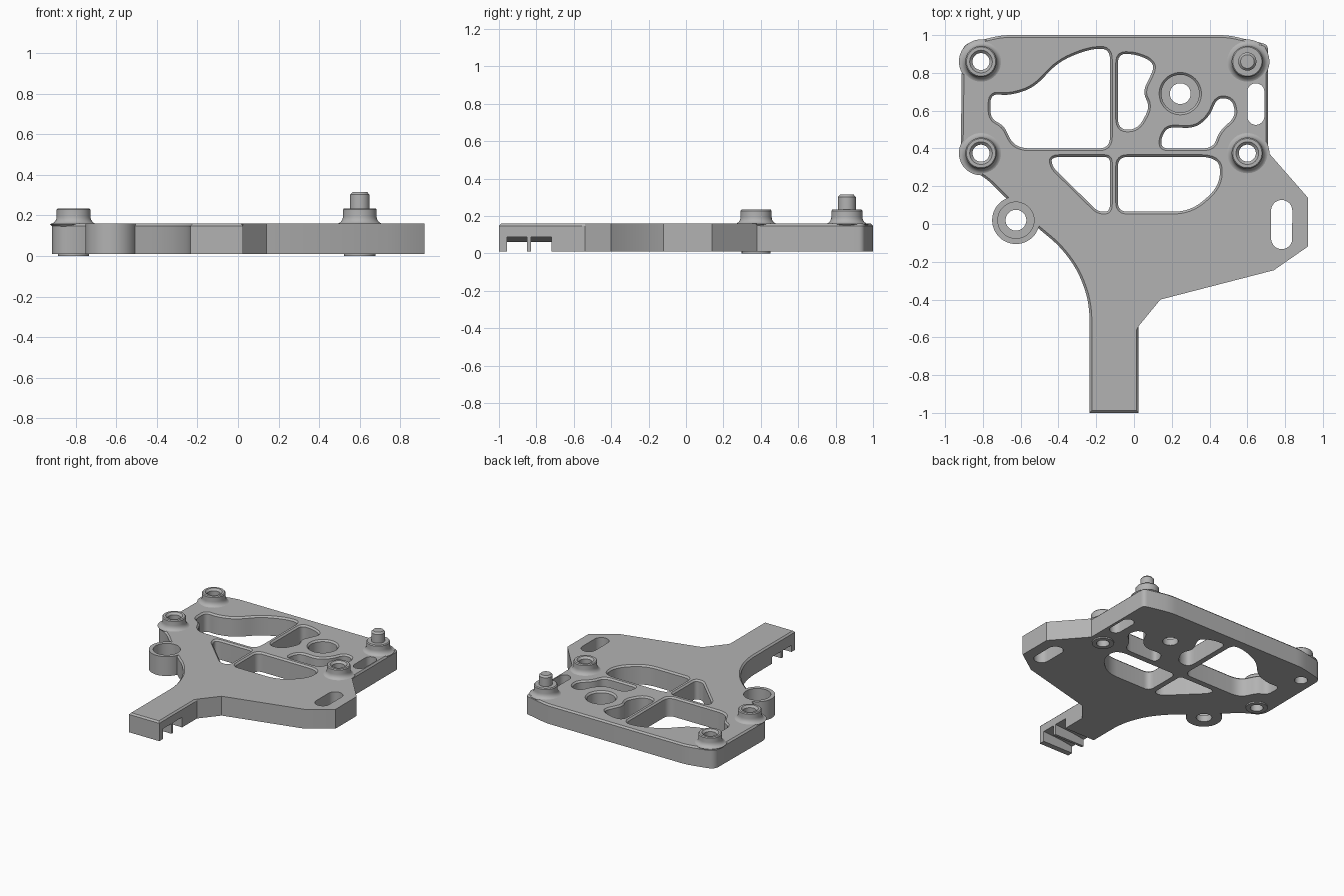
import bpy, bmesh, math
from mathutils import Vector

cube = bpy.data.objects.get("Cube")
if cube:
    bpy.data.objects.remove(cube, do_unlink=True)

BOTTOM, TOP, CHAMFER = 0.01, 0.16, 0.012

metal = bpy.data.materials.new("plain grey")
metal.use_nodes = True
GREY = (0.45, 0.45, 0.45, 1)
metal.diffuse_color = GREY
metal.node_tree.nodes["Principled BSDF"].inputs["Base Color"].default_value = GREY


def loft(name, rings, closed=False):
    """Skin a solid through rings of points; closed joins last ring to first."""
    bm = bmesh.new()
    loops = [[bm.verts.new(p) for p in ring] for ring in rings]
    n = len(loops[0])
    pairs = list(zip(loops, loops[1:]))
    if closed:
        pairs.append((loops[-1], loops[0]))
    else:
        bm.faces.new(loops[0])
        bm.faces.new(loops[-1])
    for a, b in pairs:
        for i in range(n):
            j = (i + 1) % n
            bm.faces.new((a[i], a[j], b[j], b[i]))
    bmesh.ops.recalc_face_normals(bm, faces=bm.faces)
    mesh = bpy.data.meshes.new(name)
    bm.to_mesh(mesh)
    bm.free()
    mesh.materials.append(metal)
    obj = bpy.data.objects.new(name, mesh)
    bpy.context.collection.objects.link(obj)
    return obj


def circle(x, y, r, z, n=48):
    return [(x + r * math.cos(math.tau * i / n), y + r * math.sin(math.tau * i / n), z)
            for i in range(n)]


def lathe(name, x, y, profile, closed=False):
    return loft(name, [circle(x, y, r, z) for r, z in profile], closed)


def rounded(points, steps=6):
    """Fillet the corners of a polygon given as (x, y, corner length)."""
    out = []
    for i, (x, y, r) in enumerate(points):
        p = Vector((x, y))
        if r == 0:
            out.append(p)
            continue
        to_a = Vector(points[i - 1][:2]) - p
        to_b = Vector(points[(i + 1) % len(points)][:2]) - p
        a = p + to_a.normalized() * min(r, to_a.length * 0.45)
        b = p + to_b.normalized() * min(r, to_b.length * 0.45)
        for k in range(steps + 1):
            t = k / steps
            out.append(a * (1 - t) ** 2 + p * 2 * t * (1 - t) + b * t * t)
    return out


def offset(points, amount):
    """Move a counter-clockwise polygon outward; amount is a function of the point."""
    out = []
    for i, p in enumerate(points):
        d1 = (p - points[i - 1]).normalized()
        d2 = (points[(i + 1) % len(points)] - p).normalized()
        n1, n2 = Vector((d1.y, -d1.x)), Vector((d2.y, -d2.x))
        out.append(p + (n1 + n2) / max(0.4, 1 + n1.dot(n2)) * amount(p))
    return out


def at(points, z):
    return [(p.x, p.y, z) for p in points]


# Plate outline, with the chamfer left off the side wing
outline = rounded([
    (-0.235, -1, 0), (0.025, -1, 0), (0.025, -0.56, 0), (0.025, -0.54, 0), (0.14, -0.4, 0),
    (0.74, -0.245, 0), (0.92, -0.12, 0), (0.92, 0.14, 0), (0.71, 0.38, 0), (0.71, 0.4, 0),
    (0.71, 0.95, 0.03), (0.5, 1, 0.05), (-0.7, 1, 0.05), (-0.91, 0.95, 0.05),
    (-0.918, 0.31, 0.08), (-0.79, 0.25, 0.08), (-0.68, 0.14, 0), (-0.51, -0.02, 0),
    (-0.39, -0.12, 0.09), (-0.295, -0.25, 0.09), (-0.235, -0.42, 0.1)])
edge = offset(outline, lambda p: 0 if p.x > 0 and -0.55 < p.y < 0.39 else -CHAMFER)
plate = loft("plate", [at(outline, BOTTOM), at(outline, TOP - CHAMFER), at(edge, TOP)])

# Pockets
pockets = [
    [(-0.127, 0.4, 0.06), (-0.127, 0.93, 0.06), (-0.24, 0.925, 0.07), (-0.4, 0.86, 0.08),
     (-0.53, 0.72, 0.08), (-0.66, 0.68, 0.06), (-0.76, 0.69, 0.05), (-0.76, 0.56, 0.04),
     (-0.69, 0.52, 0.03), (-0.63, 0.4, 0.08)],
    [(-0.085, 0.9, 0.05), (-0.085, 0.5, 0.06), (0.02, 0.5, 0.06), (0.085, 0.62, 0.05),
     (0.045, 0.7, 0.05), (0.11, 0.83, 0.05), (0.08, 0.87, 0.03), (0, 0.9, 0.04)],
    [(0.145, 0.4, 0.04), (0.42, 0.4, 0.06), (0.45, 0.49, 0.05), (0.54, 0.57, 0.05),
     (0.52, 0.66, 0.05), (0.44, 0.67, 0.05), (0.4, 0.57, 0.06), (0.32, 0.505, 0.06),
     (0.18, 0.515, 0.05), (0.145, 0.46, 0.03)],
    [(-0.44, 0.355, 0.05), (-0.43, 0.3, 0.03), (-0.19, 0.065, 0.03), (-0.127, 0.065, 0.04),
     (-0.127, 0.355, 0.03)],
    [(-0.085, 0.355, 0.05), (-0.085, 0.065, 0.05), (0.3, 0.065, 0.09), (0.455, 0.2, 0.09),
     (0.455, 0.355, 0.1)],
]
cutters = []
for points in pockets:
    ring = rounded(points)
    area = sum(ring[i - 1].cross(ring[i]) for i in range(len(ring)))
    if area < 0:
        ring.reverse()
    flare = offset(ring, lambda p: 0.03)
    cutters.append(loft("pocket_cutter", [at(ring, -0.1), at(ring, TOP - CHAMFER),
                                          at(flare, TOP - CHAMFER + 0.03)]))

# Long slots
for x, y, r, half in ((0.645, 0.635, 0.045, 0.11), (0.782, -0.003, 0.056, 0.13)):
    ring = [Vector((px, py + (half - r) * (1 if py >= y else -1)))
            for px, py, _ in circle(x, y, r, 0)]
    cutters.append(loft("slot_cutter", [at(ring, -0.1), at(ring, 0.3)]))

# Stepped bore, lug clearance and screw holes
cutters.append(lathe("bore_cutter", 0.245, 0.69, [
    (0.055, -0.1), (0.055, 0.06), (0.1, 0.06), (0.1, TOP - CHAMFER), (0.13, TOP + 0.018)]))
LUG = (-0.625, 0.02)
cutters.append(lathe("lug_cutter", *LUG, [(0.11, -0.1), (0.11, 0.3)]))
BOSSES = [(-0.81, 0.86), (-0.81, 0.375), (0.6, 0.375)]
for x, y in BOSSES:
    cutters.append(lathe("hole_cutter", x, y, [(0.047, -0.1), (0.047, 0.3)]))

# Curved notches under the stem
arc = [(0.1 - 0.4 * math.sin(a), 0.03 + 0.06 * math.cos(a))
       for a in (math.pi / 2 * i / 10 for i in range(11))]
section = arc + [(-0.3, -0.1), (0.1, -0.1)]
for y0, y1 in ((-0.957, -0.85), (-0.83, -0.72)):
    cutters.append(loft("notch_cutter", [[(x, y, z) for x, z in section] for y in (y0, y1)]))

for cutter in cutters:
    cutter.hide_render = True
    cut = plate.modifiers.new("cut", 'BOOLEAN')
    cut.operation, cut.solver, cut.object = 'DIFFERENCE', 'EXACT', cutter
bpy.context.view_layer.objects.active = plate
for name in [m.name for m in plate.modifiers]:
    bpy.ops.object.modifier_apply(modifier=name)
for cutter in cutters:
    bpy.data.objects.remove(cutter, do_unlink=True)

# Lug with a stepped bore on the side of the plate
lug = lathe("side_lug", *LUG, [
    (0.055, BOTTOM), (0.126, BOTTOM), (0.126, TOP), (0.096, TOP), (0.096, 0.06), (0.055, 0.06)], True)

# Filleted standoffs; the front pair also has a thin foot below the plate
flare = [(0.083 + 0.034 * (1 - math.sin(a)), 0.195 - 0.037 * math.cos(a))
         for a in (math.pi / 2 * i / 6 for i in range(7))]
parts = [plate, lug]
for i, (x, y) in enumerate(BOSSES):
    foot = [(0.045, 0.0), (0.077, 0.0), (0.077, 0.02)] if y < 0.5 else [(0.045, 0.012)]
    foot.append((0.06, 0.1))
    parts.append(lathe(f"standoff_{i + 1}", x, y, foot + flare + [
        (0.083, 0.228), (0.077, 0.235), (0.06, 0.235), (0.045, 0.22)], True))

# Solid standoff carrying the locating pin
parts.append(lathe("pin_standoff", 0.6, 0.86, [(0.06, 0.1)] + flare + [
    (0.083, 0.228), (0.077, 0.235), (0.048, 0.235)]))
parts.append(lathe("locating_pin", 0.6, 0.86, [
    (0.048, 0.2), (0.048, 0.302), (0.036, 0.315)]))

bpy.ops.object.select_all(action='DESELECT')
for part in parts:
    part.select_set(True)
bpy.context.view_layer.objects.active = plate
bpy.ops.object.shade_smooth_by_angle(angle=math.radians(30))
